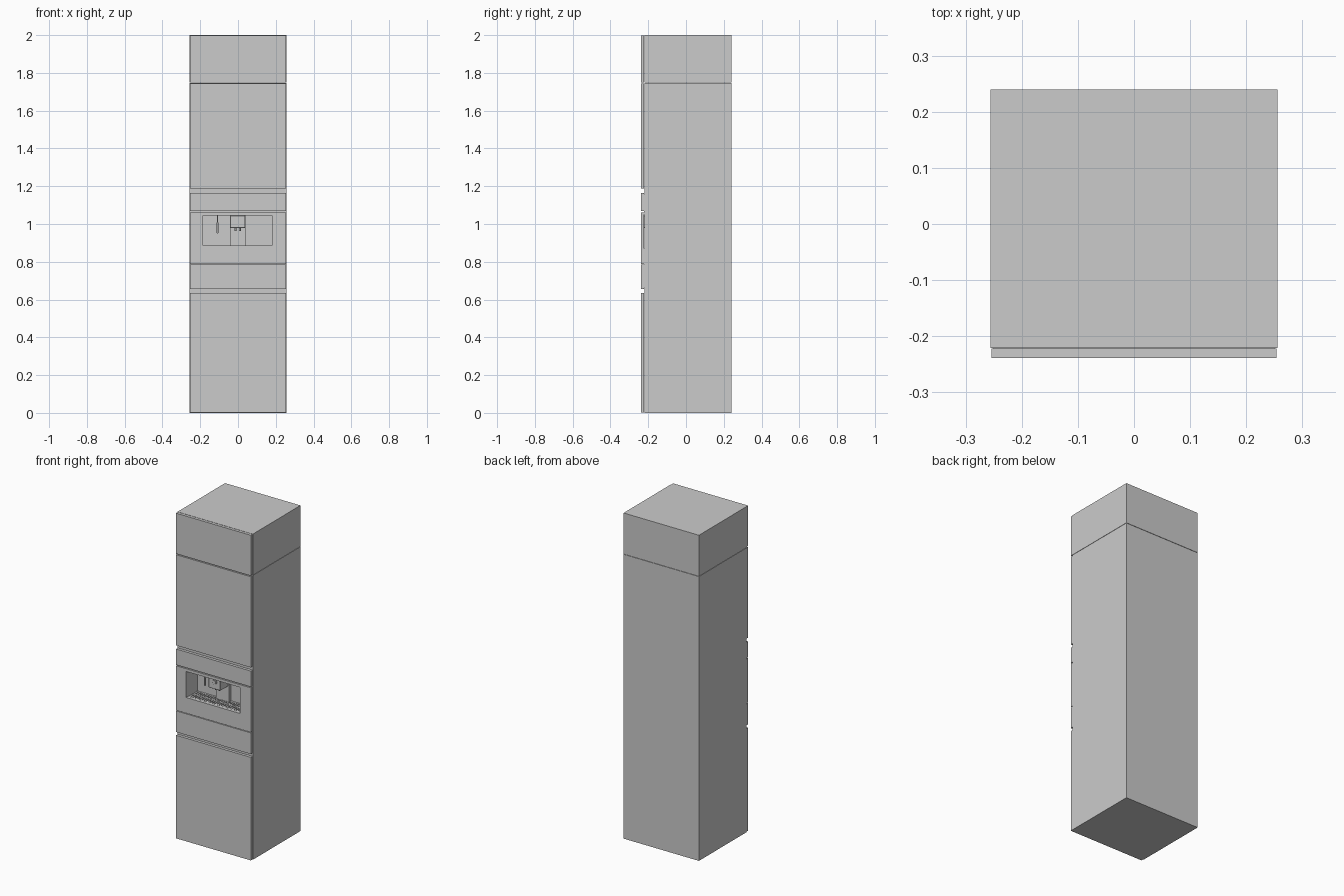
import bpy, math

if "Cube" in bpy.data.objects:
    bpy.data.objects.remove(bpy.data.objects["Cube"])


def box(name, x, y, z, bevel=0.0):
    """Box from (min, max) ranges on each axis."""
    bpy.ops.mesh.primitive_cube_add(size=1, location=[(a + b) / 2 for a, b in (x, y, z)])
    ob = bpy.context.object
    ob.name = name
    ob.scale = [b - a for a, b in (x, y, z)]
    bpy.ops.object.transform_apply(location=False, rotation=False, scale=True)
    if bevel:
        m = ob.modifiers.new("edge", 'BEVEL')
        m.width, m.segments = bevel, 1
    return ob


def cylinder(name, r, depth, loc, axis='Z', sides=24):
    rot = {'Z': (0, 0, 0), 'Y': (math.pi / 2, 0, 0)}[axis]
    bpy.ops.mesh.primitive_cylinder_add(radius=r, depth=depth, location=loc, rotation=rot, vertices=sides)
    ob = bpy.context.object
    ob.name = name
    bpy.ops.object.shade_smooth_by_angle()
    return ob


def cut(ob, cutter):
    m = ob.modifiers.new("opening", 'BOOLEAN')
    m.operation, m.solver, m.object = 'DIFFERENCE', 'EXACT', cutter
    bpy.context.view_layer.objects.active = ob
    bpy.ops.object.modifier_apply(modifier=m.name)
    bpy.data.objects.remove(cutter)


NX = (-0.185, 0.18)        # niche width
BACK = -0.13               # niche back wall
FRONT = (-0.239, -0.222)   # front panel thickness

# Cabinet bodies
body = box("lower_cabinet", (-0.256, 0.256), (-0.221, 0.24), (0, 1.746))
box("upper_cabinet", (-0.256, 0.256), (-0.221, 0.24), (1.748, 2.0))
cut(body, box("niche_cutter", NX, (-0.3, BACK), (0.875, 1.045)))

# Fronts, with open finger gaps below and above the appliance section
machine = None
for name, z0, z1 in (("lower_door", 0.002, 0.635), ("drawer_front", 0.655, 0.785),
                     ("machine_panel", 0.789, 1.062), ("control_panel", 1.068, 1.165),
                     ("upper_door", 1.187, 1.744), ("top_door", 1.75, 1.999)):
    panel = box(name, (-0.254, 0.254), FRONT, (z0, z1))
    if name == "machine_panel":
        machine = panel
cut(machine, box("opening_cutter", NX, (-0.3, -0.2), (0.885, 1.045)))

# Filler strips between panel and body
box("front_backing_low", (-0.25, 0.25), (-0.223, -0.22), (0.66, 0.87))
box("front_backing_high", (-0.25, 0.25), (-0.223, -0.22), (1.05, 1.16))

# Brewing column and dispenser head
box("brew_column", (-0.043, 0.043), (-0.15, BACK), (0.876, 1.045))
box("dispenser_head", (-0.043, 0.038), (-0.225, BACK), (0.98, 1.044), 0.002)
cylinder("dial", 0.016, 0.006, (-0.002, -0.227, 1.025), 'Y', 32)
cylinder("dial_cap", 0.012, 0.004, (-0.002, -0.231, 1.025), 'Y', 32)
for x in (-0.014, 0.010):
    cylinder("coffee_spout", 0.005, 0.018, (x, -0.195, 0.972), sides=16)

# Milk and hot water wand
cylinder("wand_pipe", 0.003, 0.095, (-0.108, -0.165, 0.9975), sides=12)
cylinder("wand_tip", 0.005, 0.055, (-0.108, -0.165, 0.98), sides=16)

# Drip tray: base, rim and slotted grille
box("drip_tray_base", NX, (-0.221, BACK), (0.875, 0.879))
for y in ((-0.221, -0.212), (-0.180, -0.171), (-0.139, BACK)):
    box("grille_rail", NX, y, (0.879, 0.885))
count = 25
step = (NX[1] - NX[0]) / count
for i in range(count):
    x = NX[0] + step * (i + 0.5)
    box("grille_bar", (x - step * 0.3, x + step * 0.3), (-0.212, -0.139), (0.879, 0.8845))
